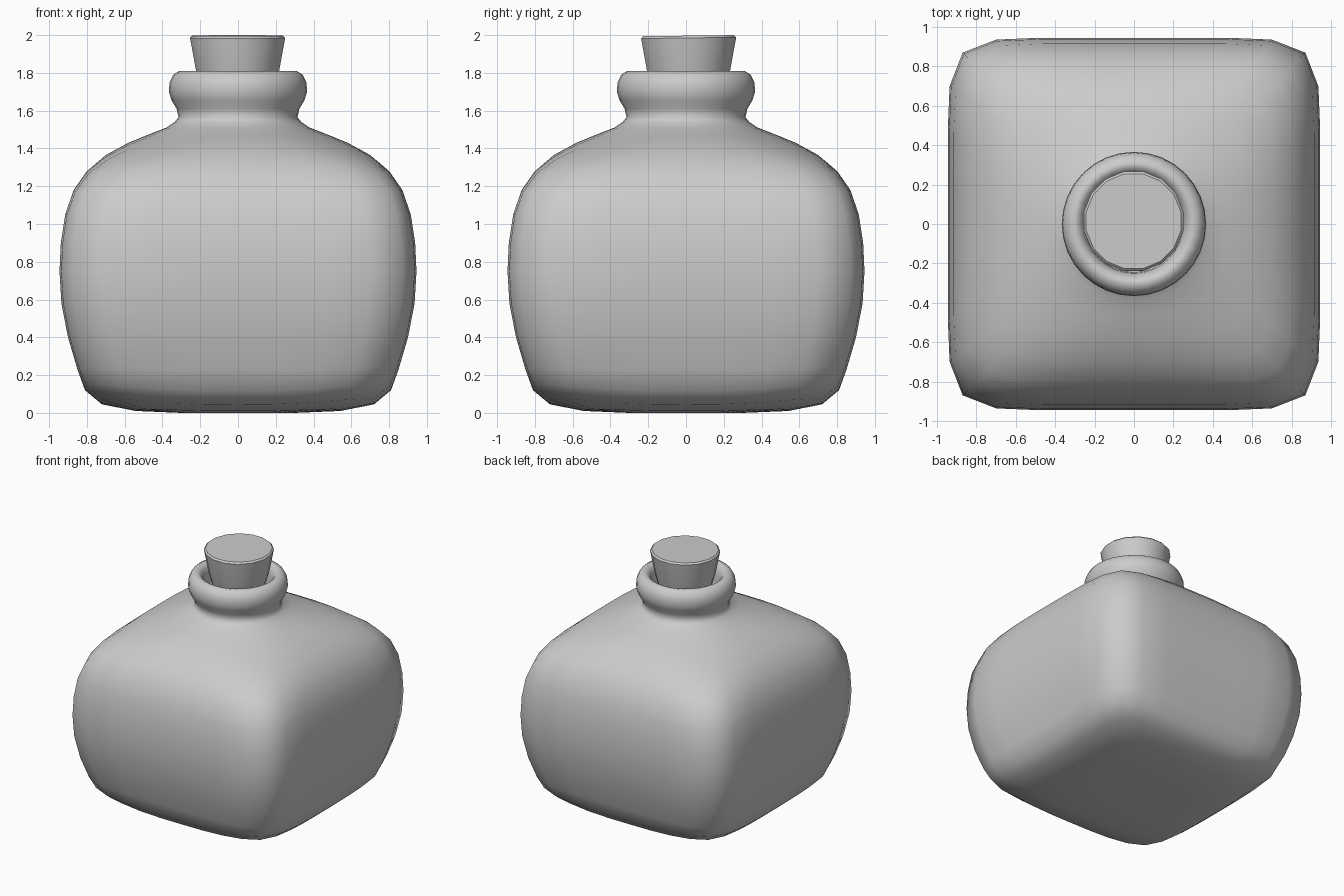
import bpy, bmesh, math

if "Cube" in bpy.data.objects:
    bpy.data.objects.remove(bpy.data.objects["Cube"])

# One eighth of the rounded-square section, from face centre to corner
EIGHTH = [(1, 0), (1, 0.25), (1, 0.5), (0.99, 0.74), (0.92, 0.92)]
SQUARE = EIGHTH + [(y, x) for x, y in EIGHTH[-2:0:-1]]
N = 32


def section(k):
    q, j = divmod(k, 8)
    x, y = SQUARE[j]
    for _ in range(q):
        x, y = -y, x
    return x, y


def loft(name, rings, n, shape):
    """Skin rings of n points; cap both ends."""
    bm = bmesh.new()
    loops = [[bm.verts.new(shape(k, r)) for k in range(n)] for r in rings]
    for a, b in zip(loops, loops[1:]):
        for k in range(n):
            bm.faces.new((a[k], a[(k + 1) % n], b[(k + 1) % n], b[k]))
    bm.faces.new(loops[0][::-1])
    bm.faces.new(loops[-1])
    me = bpy.data.meshes.new(name)
    bm.to_mesh(me)
    bm.free()
    ob = bpy.data.objects.new(name, me)
    bpy.context.collection.objects.link(ob)
    for p in me.polygons:
        p.use_smooth = True
    return ob


# Bottle: half width, height, squareness (1 square, 0 round), corner lift
BOTTLE = [
    (0.30, 0.0, 1, 0), (0.54, 0.01, 1, 0.01), (0.72, 0.045, 1, 0.03), (0.81, 0.12, 1, 0.03),
    (0.85, 0.23, 1, 0.01), (0.90, 0.40, 1, 0), (0.935, 0.58, 1, 0), (0.945, 0.75, 1, 0),
    (0.938, 0.90, 1, 0), (0.915, 1.05, 1, 0), (0.87, 1.18, 1, -0.01), (0.80, 1.28, 1, -0.02),
    (0.70, 1.365, 0.95, -0.03), (0.58, 1.43, 0.8, -0.03), (0.47, 1.475, 0.5, -0.02),
    (0.38, 1.51, 0.15, 0), (0.335, 1.54, 0, 0), (0.315, 1.565, 0, 0), (0.325, 1.61, 0, 0),
    (0.352, 1.655, 0, 0), (0.366, 1.70, 0, 0), (0.362, 1.75, 0, 0), (0.343, 1.79, 0, 0),
    (0.31, 1.81, 0, 0), (0.285, 1.805, 0, 0), (0.262, 1.78, 0, 0), (0.25, 1.74, 0, 0),
    (0.245, 1.68, 0, 0), (0.24, 1.58, 0, 0),
]


def bottle_point(k, ring):
    w, z, t, lift = ring
    a = math.tau * k / N
    x, y = section(k)
    corner = math.sin(2 * a) ** 4
    return (w * (t * x + (1 - t) * math.cos(a)),
            w * (t * y + (1 - t) * math.sin(a)), z + lift * corner)


loft("bottle", BOTTLE, N, bottle_point)

# Tapered cork, slightly off centre and tilted
CORK = [(0.165, 1.60), (0.224, 1.81), (0.25, 1.95), (0.257, 1.985), (0.245, 1.997)]


def cork_point(k, ring):
    r, z = ring
    a = math.tau * (k + 0.5) / 16
    y = r * math.sin(a)
    return (r * math.cos(a) - 0.002, y + 0.014, z + 0.012 * y)


cork = loft("cork", CORK, 16, cork_point)
bpy.context.view_layer.objects.active = cork
cork.select_set(True)
bpy.ops.object.shade_smooth_by_angle(angle=math.radians(40))
